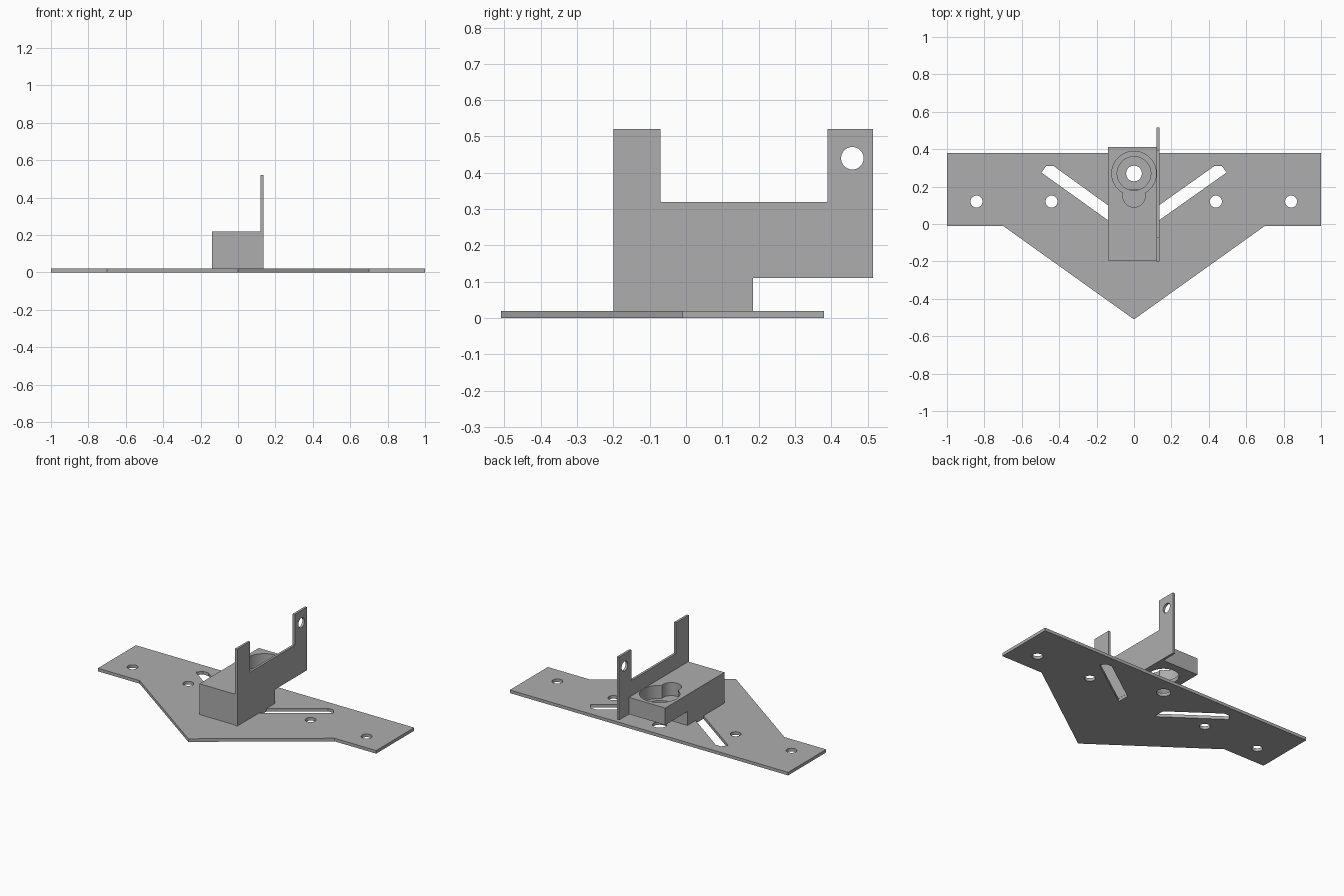
import bpy
import bmesh
from math import cos, sin, pi
from mathutils import Matrix

if "Cube" in bpy.data.objects:
    bpy.data.objects.remove(bpy.data.objects["Cube"])

grey = bpy.data.materials.new("plain grey")
grey.use_nodes = True
COLOUR = (0.42, 0.42, 0.42, 1)
grey.diffuse_color = COLOUR
grey.node_tree.nodes["Principled BSDF"].inputs["Base Color"].default_value = COLOUR

# Maps a (y, z) profile extruded along its normal onto (x, y, z)
SIDEWAYS = Matrix(((0, 0, 1, 0), (1, 0, 0, 0), (0, 1, 0, 0), (0, 0, 0, 1)))


def prism(name, outline, low, high, matrix=Matrix()):
    """Extrude a flat outline from low to high."""
    bm = bmesh.new()
    face = bm.faces.new([bm.verts.new((u, v, low)) for u, v in outline])
    result = bmesh.ops.extrude_face_region(bm, geom=[face])
    top = [g for g in result["geom"] if isinstance(g, bmesh.types.BMVert)]
    bmesh.ops.translate(bm, verts=top, vec=(0, 0, high - low))
    bm.transform(matrix)
    bmesh.ops.recalc_face_normals(bm, faces=bm.faces)
    mesh = bpy.data.meshes.new(name)
    bm.to_mesh(mesh)
    bm.free()
    mesh.materials.append(grey)
    obj = bpy.data.objects.new(name, mesh)
    bpy.context.collection.objects.link(obj)
    return obj


def circle(u, v, r, n=48):
    return [(u + r * cos(2 * pi * i / n), v + r * sin(2 * pi * i / n)) for i in range(n)]


def cut(target, outline, low, high, matrix=Matrix()):
    """Subtract a prism and remove the cutter afterwards."""
    cutter = prism("cutter", outline, low, high, matrix)
    cutter.hide_render = True
    mod = target.modifiers.new("cut", "BOOLEAN")
    mod.operation = "DIFFERENCE"
    mod.solver = "EXACT"
    mod.object = cutter
    bpy.context.view_layer.objects.active = target
    bpy.ops.object.modifier_apply(modifier=mod.name)
    bpy.data.objects.remove(cutter)


# Base plate with mounting holes and slanted slots
base = prism("base_plate", [(-1, 0.38), (-1, -0.01), (-0.7, -0.01), (0, -0.51),
                            (0.7, -0.01), (1, -0.01), (1, 0.38)], 0, 0.02)
for x in (-0.842, -0.441, 0.438, 0.84):
    cut(base, circle(x, 0.12, 0.032), -0.1, 0.1)
cut(base, circle(0, 0.27, 0.042), -0.1, 0.1)
for side, inner in ((1, 0.134), (-1, 0.139)):
    slot = [(inner, 0.02), (0.495, 0.275), (0.47, 0.31), (0.43, 0.31), (inner, 0.1)]
    cut(base, [(side * x, y) for x, y in slot], -0.1, 0.1)

# Motor block with an overhanging rear
block = prism("motor_block", [(-0.195, 0.02), (0.185, 0.02), (0.185, 0.11), (0.413, 0.11),
                              (0.413, 0.22), (-0.195, 0.22)], -0.14, 0.12, SIDEWAYS)
# Stepped keyhole pocket
cut(block, circle(0, 0.27, 0.119), 0.135, 0.3)
cut(block, circle(0, 0.15, 0.06), 0.135, 0.3)
cut(block, circle(0, 0.27, 0.09), 0.1, 0.3)

# Side bracket with two drilled posts
bracket = prism("side_bracket", [(-0.2, 0.02), (0.185, 0.02), (0.185, 0.11), (0.515, 0.11),
                                 (0.515, 0.52), (0.39, 0.52), (0.39, 0.32), (-0.07, 0.32),
                                 (-0.07, 0.52), (-0.2, 0.52)], 0.12, 0.135, SIDEWAYS)
for y in (-0.142, 0.458):
    cut(bracket, circle(y, 0.44, 0.031), 0, 0.3, SIDEWAYS)

# Smooth the round walls, keep the edges crisp
bpy.ops.object.select_all(action="DESELECT")
for obj in (base, block, bracket):
    obj.select_set(True)
bpy.context.view_layer.objects.active = base
bpy.ops.object.shade_smooth_by_angle(angle=pi / 6)
